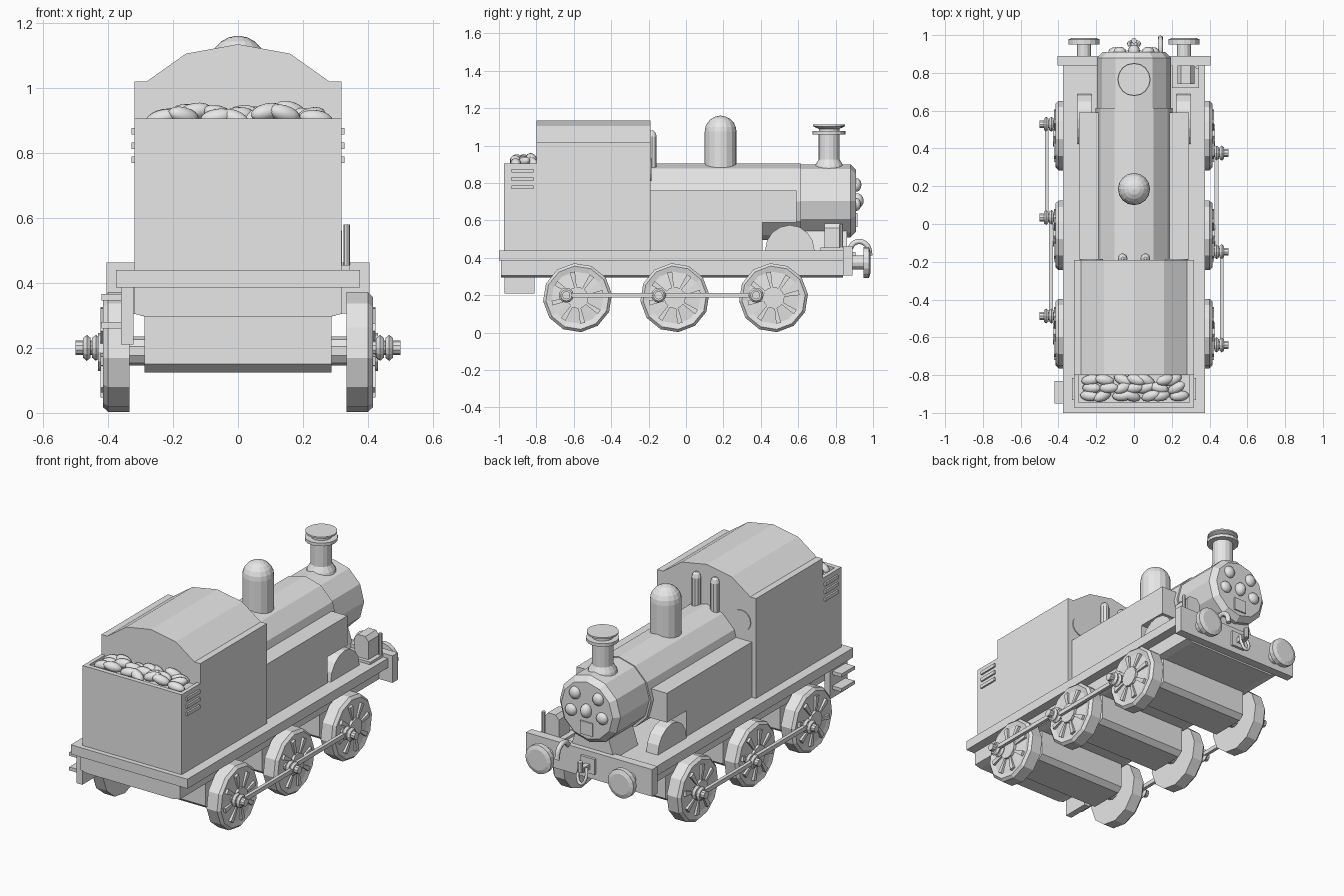
import bpy, bmesh, math, random
from mathutils import Matrix, Vector

random.seed(4)
cube = bpy.data.objects.get("Cube")
if cube:
    bpy.data.objects.remove(cube, do_unlink=True)

grey = bpy.data.materials.new("plain grey")
grey.use_nodes = True
grey.diffuse_color = (0.8, 0.8, 0.8, 1)
grey.node_tree.nodes["Principled BSDF"].inputs["Base Color"].default_value = (0.8, 0.8, 0.8, 1)

TURN = {"x": Matrix.Rotation(math.pi / 2, 4, "Y"),
        "y": Matrix.Rotation(-math.pi / 2, 4, "X"),
        "z": Matrix.Identity(4)}


def finish(name, bm, smooth=False):
    bmesh.ops.recalc_face_normals(bm, faces=bm.faces)
    mesh = bpy.data.meshes.new(name)
    bm.to_mesh(mesh)
    bm.free()
    mesh.materials.append(grey)
    for p in mesh.polygons:
        p.use_smooth = smooth
    ob = bpy.data.objects.new(name, mesh)
    bpy.context.collection.objects.link(ob)
    return ob


def box(name, x0, x1, y0, y1, z0, z1):
    bm = bmesh.new()
    bmesh.ops.create_cube(bm, size=1)
    for v in bm.verts:
        v.co = Vector((x0 + (v.co.x + .5) * (x1 - x0),
                       y0 + (v.co.y + .5) * (y1 - y0),
                       z0 + (v.co.z + .5) * (z1 - z0)))
    return finish(name, bm)


def prism(name, pts, axis, a, b):
    """Extrude a 2D profile along x (points are y,z) or y (points are x,z)."""
    bm = bmesh.new()
    place = (lambda u, w, t: (t, u, w)) if axis == "x" else (lambda u, w, t: (u, t, w))
    ends = [[bm.verts.new(place(u, w, t)) for u, w in pts] for t in (a, b)]
    bm.faces.new(ends[0])
    bm.faces.new(ends[1])
    for i in range(len(pts)):
        j = (i + 1) % len(pts)
        bm.faces.new((ends[0][i], ends[0][j], ends[1][j], ends[1][i]))
    return finish(name, bm)


def lathe(name, profile, axis, centre, sides=12, spin=0):
    """Revolve (radius, offset) pairs about an axis, capping both ends."""
    bm = bmesh.new()
    rings = []
    for r, t in profile:
        angles = [spin + i * math.tau / sides for i in range(sides)]
        rings.append([bm.verts.new((r * math.cos(a), r * math.sin(a), t)) for a in angles])
    for lo, hi in zip(rings, rings[1:]):
        for i in range(sides):
            j = (i + 1) % sides
            bm.faces.new((lo[i], lo[j], hi[j], hi[i]))
    bm.faces.new(rings[0])
    bm.faces.new(rings[-1])
    bm.transform(Matrix.Translation(centre) @ TURN[axis])
    return finish(name, bm)


def rod(name, axis, centre, r, a, b, sides=12):
    return lathe(name, [(r, a), (r, b)], axis, centre, sides)


def blob(name, centre, size, yaw=0, tilt=0):
    bm = bmesh.new()
    bmesh.ops.create_uvsphere(bm, u_segments=12, v_segments=8, radius=1)
    bm.transform(Matrix.Translation(centre) @ Matrix.Rotation(yaw, 4, "Z")
                 @ Matrix.Rotation(tilt, 4, "Y") @ Matrix.Diagonal((*size, 1)))
    return finish(name, bm, True)


def tube(name, points, r):
    cu = bpy.data.curves.new(name, "CURVE")
    cu.dimensions, cu.bevel_depth, cu.bevel_resolution = "3D", r, 2
    cu.resolution_u, cu.use_fill_caps = 6, True
    sp = cu.splines.new("BEZIER")
    sp.bezier_points.add(len(points) - 1)
    for p, co in zip(sp.bezier_points, points):
        p.co = co
        p.handle_left_type = p.handle_right_type = "AUTO"
    cu.materials.append(grey)
    ob = bpy.data.objects.new(name, cu)
    bpy.context.collection.objects.link(ob)


# Chassis and buffer beam
box("footplate", -.375, .375, -1, .84, .385, .44)
prism("frame", [(-.32, .385), (-.32, .305), (-.28, .295), (.28, .295), (.32, .305), (.32, .385)],
      "y", -.99, .84)
box("buffer_beam", -.405, .405, .84, .89, .305, .462)

# Cab and bunker
prism("cab", [(-.318, .44), (.318, .44), (.318, 1.02), (.28, 1.02), (.16, 1.105), (0, 1.134),
              (-.16, 1.105), (-.28, 1.02), (-.318, 1.02)], "y", -.8, -.19)
box("bunker", -.318, .318, -.972, -.8, .44, .89)
box("bunker_back_rim", -.318, .318, -.972, -.945, .89, .905)
for s in (-1, 1):
    box("bunker_side_rim", s * .295, s * .318, -.972, -.8, .89, .905)
    for z in (.778, .822, .866):
        box("bunker_bar", s * .31, s * .328, -.933, -.815, z - .01, z + .01)
    rod("cab_window", "y", (s * .225, -.19, .87), .06, 0, .005, 16)
for row in range(3):
    for i in range(7):
        blob("coal", (-.225 + i * .075 + random.uniform(-.02, .02), -.91 + row * .042,
                      .913 + random.uniform(-.01, .018)),
             (.052, .028, .026), random.uniform(-.5, .5), random.uniform(-.4, .4))

# Boiler, smokebox and tanks
lathe("boiler", [(.205, -.19), (.205, .615)], "y", (0, 0, .7))
lathe("smokebox", [(.195, .61), (.195, .88), (.165, .91)], "y", (0, 0, .705))
for s in (-1, 1):
    prism("side_tank", [(-.19, .44), (.41, .44), (.41, .59), (.59, .59), (.59, .76), (-.19, .76)],
          "x", s * .12, s * .29)
    arch = [(.555 + .132 * math.cos(a), .44 + .135 * math.sin(a))
            for a in (i * math.pi / 8 for i in range(9))]
    prism("splasher", arch, "x", s * .225, s * .3)
prism("smokebox_saddle", [(-.14, .44), (.14, .44), (.1, .56), (-.1, .56)], "y", .64, .86)

# Face details on the smokebox door
for s in (-1, 1):
    blob("door_upper_knob", (s * .075, .912, .79), (.034, .026, .036))
    blob("door_side_knob", (s * .1, .912, .685), (.036, .024, .034))
blob("door_centre_knob", (0, .915, .705), (.032, .035, .04))
box("door_plate", -.04, .04, .9, .918, .565, .64)

# Chimney, dome and whistles
lathe("chimney", [(.085, .86), (.075, .895), (.057, .925), (.057, 1.06), (.088, 1.06), (.088, 1.078),
                  (.055, 1.078), (.055, 1.09), (.085, 1.103), (.085, 1.112)], "z", (0, .765, 0), 16)
cap = [(.085 * math.cos(a), 1.075 + .085 * math.sin(a)) for a in (.3, .6, .9, 1.2, 1.5)]
lathe("dome", [(.085, .86), (.085, 1.075)] + cap, "z", (0, .185, 0), 16)
for s in (-1, 1):
    lathe("whistle", [(.026, .85), (.026, 1.05), (.02, 1.07), (.008, 1.08)], "z",
          (s * .06, -.182, 0), 10)

# Lamp on the front running plate
box("lamp_base", .2, .345, .72, .84, .44, .455)
prism("lamp", [(.23, .45), (.32, .45), (.32, .56), (.3, .585), (.25, .585), (.23, .56)],
      "y", .74, .84)
rod("lamp_post", "z", (.335, .83, 0), .01, .44, .58, 8)

# Buffers, hook and hose
for s in (-1, 1):
    rod("buffer_shank", "y", (s * .265, 0, .375), .037, .88, .96)
    lathe("buffer_head", [(.083, .95), (.083, .978), (.06, .986)], "y", (s * .265, 0, .375), 16)
box("hook_plate", -.045, .045, .88, .905, .34, .43)
box("hook", -.015, .015, .9, .96, .365, .395)
tube("coupling_link", [(-.02, .94, .39), (-.025, .96, .33), (0, .965, .3), (.025, .96, .33),
                       (.02, .94, .39)], .009)
tube("brake_hose", [(.14, .87, .44), (.14, .91, .485), (.14, .965, .47), (.14, .985, .41)], .014)
rod("lamp_iron", "z", (0, .97, 0), .015, .37, .43, 8)

# Wheels, axles and coupling rods
for y in (.468, -.06, -.58):
    rod("axle", "x", (0, y, .19), .045, -.34, .34, 10)
    prism("axle_fairing", [(y - .13, .3), (y - .13, .15), (y - .1, .125), (y + .1, .125),
                           (y + .13, .15), (y + .13, .3)], "x", -.288, .288)
for s in (-1, 1):
    pins = (.375, -.147, -.64) if s > 0 else (.528, .035, -.487)
    for y in (.468, -.06, -.58):
        c = (0, y, .187)
        lathe("wheel", [(.185, s * .333), (.185, s * .4), (.17, s * .415), (.14, s * .408),
                        (.06, s * .415)], "x", c, 12, .1)
        rod("hub", "x", c, .058, s * .4, s * .43)
        for k in range(8):
            a = k * math.tau / 8 + .2
            wedge = [(y + r * math.cos(a + d), .187 + r * math.sin(a + d))
                     for r, d in ((.05, -.12), (.14, -.1), (.14, .1), (.05, .12))]
            prism("spoke", wedge, "x", s * .4, s * .423)
    for y in pins:
        rod("crank_pin", "x", (0, y, .2), .022, s * .4, s * .5, 10)
        for x in (.437, .465):
            lathe("crank_washer", [(.03, s * (x - .012)), (.04, s * x), (.03, s * (x + .012))],
                  "x", (0, y, .2), 12)
    inner, outer = (.437, .465) if s > 0 else (.462, .44)
    for x, (a, b) in ((inner, pins[:2]), (outer, pins[1:])):
        box("coupling_rod", s * x - .01, s * x + .01, b, a, .188, .212)

# Rear steps
box("step_bracket", -.36, -.322, -.97, -.81, .21, .385)
for z in (.26, .345):
    box("step_tread", -.42, -.355, -.95, -.83, z, z + .02)
